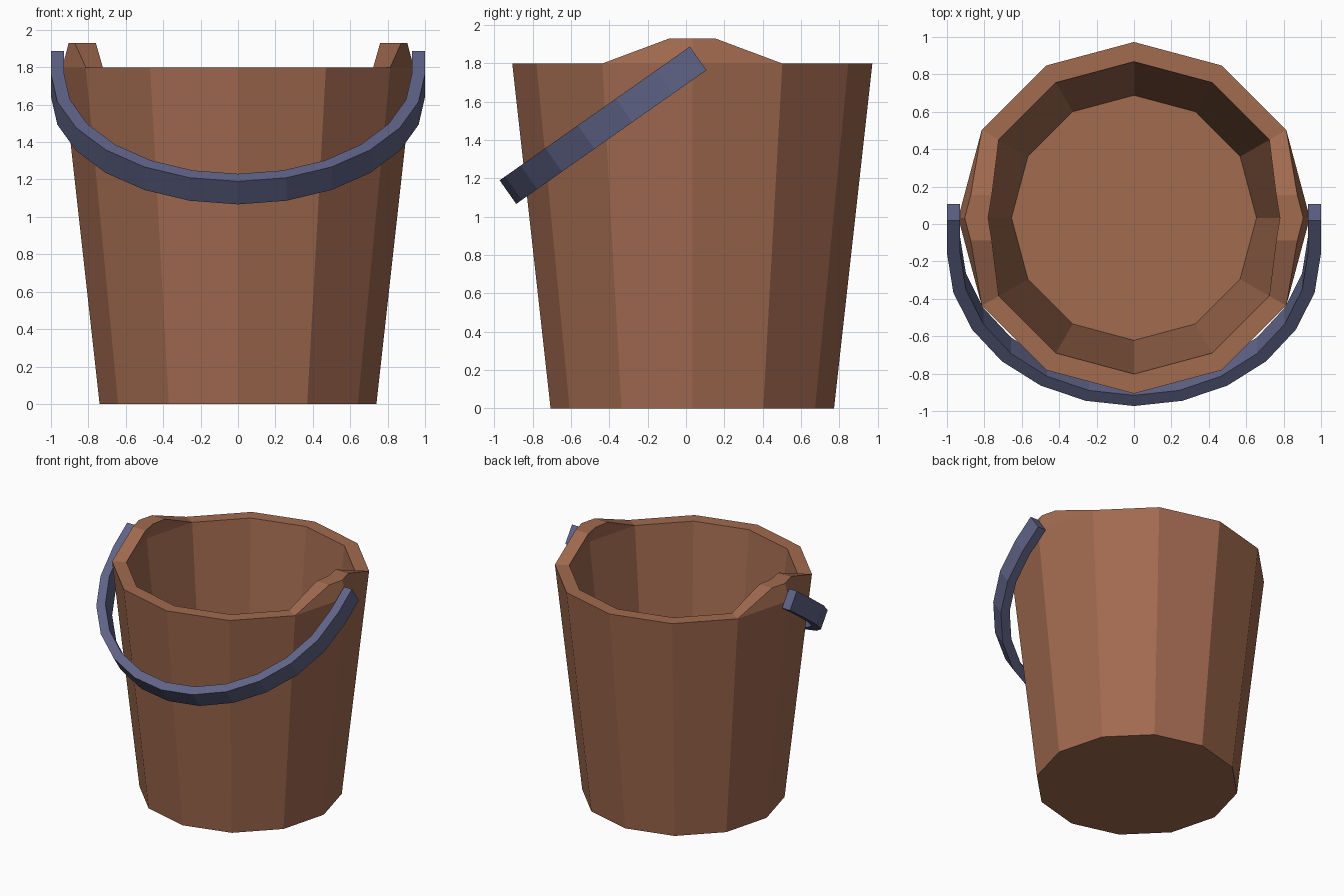
import bpy, bmesh, math

if "Cube" in bpy.data.objects:
    bpy.data.objects.remove(bpy.data.objects["Cube"])

CY = 0.033   # bucket axis offset in y
N = 12


def material(name, color):
    m = bpy.data.materials.new(name)
    m.diffuse_color = (*color, 1)
    m.use_nodes = True
    m.node_tree.nodes["Principled BSDF"].inputs["Base Color"].default_value = m.diffuse_color
    return m


def finish(bm, name, mat):
    bmesh.ops.recalc_face_normals(bm, faces=bm.faces)
    me = bpy.data.meshes.new(name)
    bm.to_mesh(me)
    bm.free()
    me.materials.append(mat)
    ob = bpy.data.objects.new(name, me)
    bpy.context.collection.objects.link(ob)
    return ob


wood = material("brown wood", (0.36, 0.145, 0.08))
metal = material("blue grey metal", (0.115, 0.125, 0.24))

# bucket: outer wall, inner wall and floor, all twelve-sided
bm = bmesh.new()


def ring(r, z):
    return [bm.verts.new((r * math.cos(2 * math.pi * i / N),
                          CY + r * math.sin(2 * math.pi * i / N), z)) for i in range(N)]


base = ring(0.74, 0)
outer = ring(0.94, 1.8)
inner = ring(0.835, 1.8)
floor = ring(0.655, 0.18)
bm.faces.new(base)
bm.faces.new(floor)
for i in range(N):
    j = (i + 1) % N
    bm.faces.new((base[i], base[j], outer[j], outer[i]))
    bm.faces.new((inner[i], inner[j], floor[j], floor[i]))
    # flat rim, except the sectors that carry the raised ears
    if not {i, j} & {0, N // 2}:
        bm.faces.new((outer[i], outer[j], inner[j], inner[i]))

# raised ears at both sides of the rim
for c, s in ((0, 1), (N // 2, -1)):
    top_o = bm.verts.new((s * 0.905, CY, 1.93))
    top_i = bm.verts.new((s * 0.78, CY, 1.93))
    for d in (1, -1):
        k = (c + d) % N
        y = CY + d * s * 0.122
        end_o = bm.verts.new((s * 0.873, y, 1.93))
        end_i = bm.verts.new((s * 0.76, y, 1.93))
        bm.faces.new((outer[c], outer[k], end_o, top_o))
        bm.faces.new((inner[c], inner[k], end_i, top_i))
        bm.faces.new((top_o, end_o, end_i, top_i))
        bm.faces.new((outer[k], inner[k], end_i, end_o))
finish(bm, "bucket", wood)

# handle: flat band, half circle with short straight ends, tilted forward
bm = bmesh.new()
d = (-0.818, -0.575)          # direction (y, z) away from the pivots
w = (0.0865, -0.123)          # band width (y, z)
start = (0.02, 1.888)
straight = 0.214


def section(ux, ud, along):
    vs = []
    for r, k in ((1.0, 0), (1.0, 1), (0.93, 1), (0.93, 0)):
        t = along + r * ud
        vs.append(bm.verts.new((r * ux, start[0] + d[0] * t + w[0] * k,
                                start[1] + d[1] * t + w[1] * k)))
    return vs


path = [section(-1, 0, 0)]
for i in range(13):
    a = math.pi * i / 12
    path.append(section(-math.cos(a), math.sin(a), straight))
path.append(section(1, 0, 0))
for p, q in zip(path, path[1:]):
    for k in range(4):
        m = (k + 1) % 4
        bm.faces.new((p[k], p[m], q[m], q[k]))
bm.faces.new(path[0])
bm.faces.new(path[-1])
finish(bm, "handle", metal)
